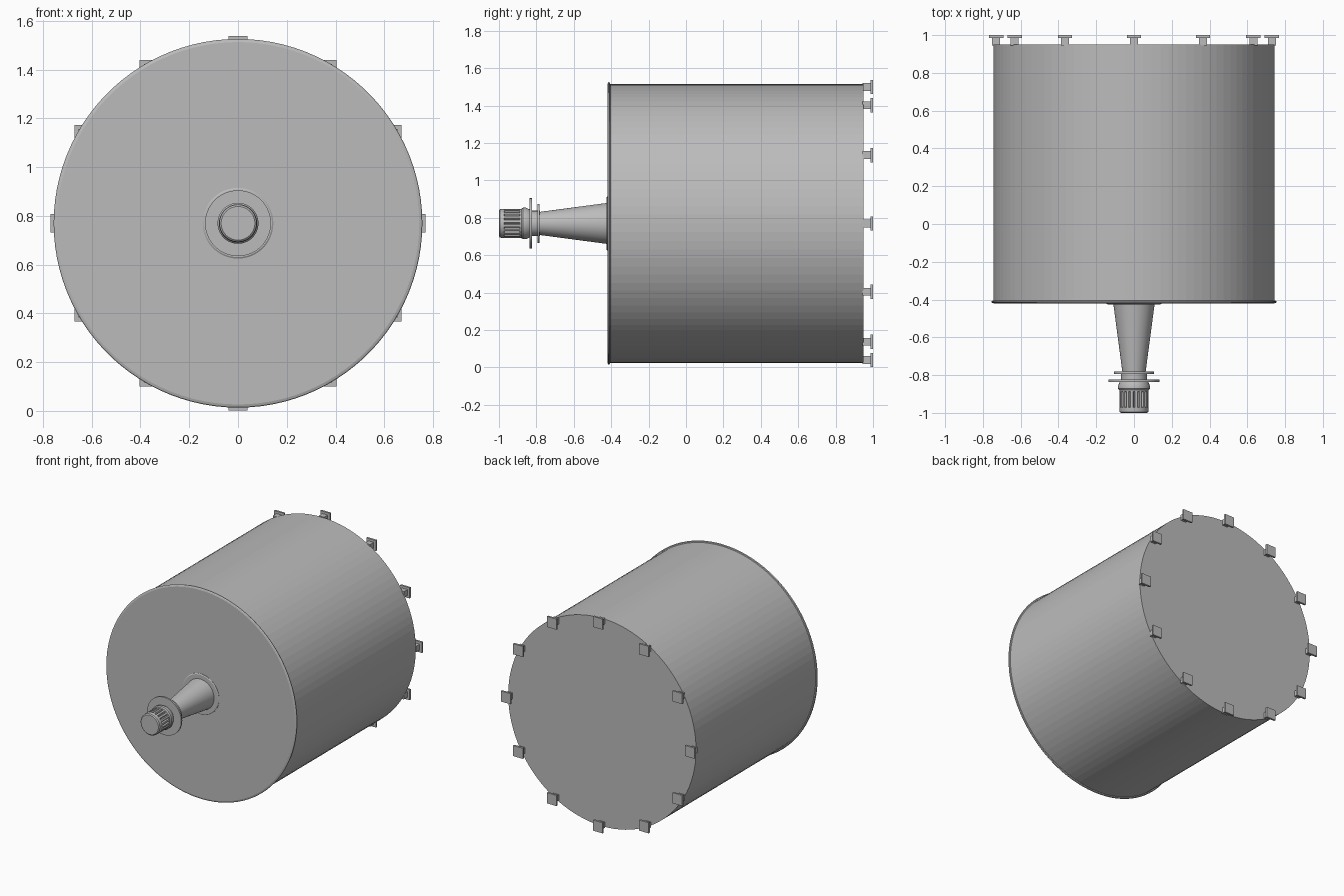
import bpy, bmesh, math
from mathutils import Matrix, Vector

cube = bpy.data.objects.get("Cube")
if cube:
    bpy.data.objects.remove(cube)

CZ = 0.77  # height of the main axis

grey = bpy.data.materials.new("plain grey")
grey.use_nodes = True
GREY = (0.5, 0.5, 0.5, 1)
grey.diffuse_color = GREY
grey.node_tree.nodes["Principled BSDF"].inputs["Base Color"].default_value = GREY


def finish(name, bm, smooth=None):
    bmesh.ops.recalc_face_normals(bm, faces=bm.faces)
    mesh = bpy.data.meshes.new(name)
    bm.to_mesh(mesh)
    bm.free()
    obj = bpy.data.objects.new(name, mesh)
    bpy.context.collection.objects.link(obj)
    mesh.materials.append(grey)
    if smooth:
        bpy.ops.object.select_all(action='DESELECT')
        obj.select_set(True)
        bpy.context.view_layer.objects.active = obj
        bpy.ops.object.shade_smooth_by_angle(angle=math.radians(smooth))
    return obj


def turned(name, profile, sides, smooth=None, flute=None):
    """Closed solid turned about the y axis from (y, radius) points.
    flute(ring, side) gives a radius offset."""
    bm = bmesh.new()
    rings = []
    for r, (y, rad) in enumerate(profile):
        ring = []
        for s in range(sides):
            a = 2 * math.pi * s / sides
            d = rad + (flute(r, s) if flute else 0)
            ring.append(bm.verts.new((d * math.cos(a), y, CZ + d * math.sin(a))))
        rings.append(ring)
    for a, b in zip(rings, rings[1:]):
        for s in range(sides):
            t = (s + 1) % sides
            bm.faces.new((a[s], a[t], b[t], b[s]))
    bm.faces.new(rings[0])
    bm.faces.new(rings[-1])
    return finish(name, bm, smooth)


# Drum with a rounded lip around the front
turned("drum", [(-0.42, 0.743), (-0.417, 0.752), (-0.412, 0.756), (-0.407, 0.752),
                (-0.405, 0.745), (0.95, 0.745)], 100)

# Spindle: base washer, tapered shaft, two collars
turned("base_washer", [(-0.426, 0.139), (-0.422, 0.145), (-0.418, 0.145)], 64, 30)
turned("tapered_shaft", [(-0.84, 0.068), (-0.78, 0.068), (-0.78, 0.062), (-0.418, 0.11)], 48, 30)
turned("inner_collar", [(-0.794, 0.105), (-0.782, 0.105)], 64, 30)
turned("outer_collar", [(-0.836, 0.135), (-0.824, 0.135)], 64, 30)

# Fluted end knob with a neck ring behind it
turned("neck_ring", [(-0.88, 0.078), (-0.872, 0.084), (-0.855, 0.084), (-0.836, 0.075)], 48, 30)
turned("fluted_knob", [(-1.0, 0.069), (-0.994, 0.076), (-0.972, 0.078), (-0.970, 0.078),
                       (-0.890, 0.078), (-0.888, 0.078), (-0.875, 0.078)], 80, 30,
       lambda ring, s: -0.01 if ring in (3, 4) and s % 4 == 0 else 0)

# Twelve square-headed tabs around the back rim
for i in range(12):
    a = math.radians(30 * i)
    x, z = 0.73 * math.cos(a), CZ + 0.73 * math.sin(a)
    bm = bmesh.new()
    for width, y0, y1 in ((0.042, 0.945, 0.987), (0.076, 0.986, 1.0)):
        place = Matrix.Translation(Vector((x, (y0 + y1) / 2, z)))
        scale = Matrix.Diagonal((width, y1 - y0, width, 1))
        bmesh.ops.create_cube(bm, size=1, matrix=place @ scale)
    finish(f"rear_tab_{i + 1}", bm)
